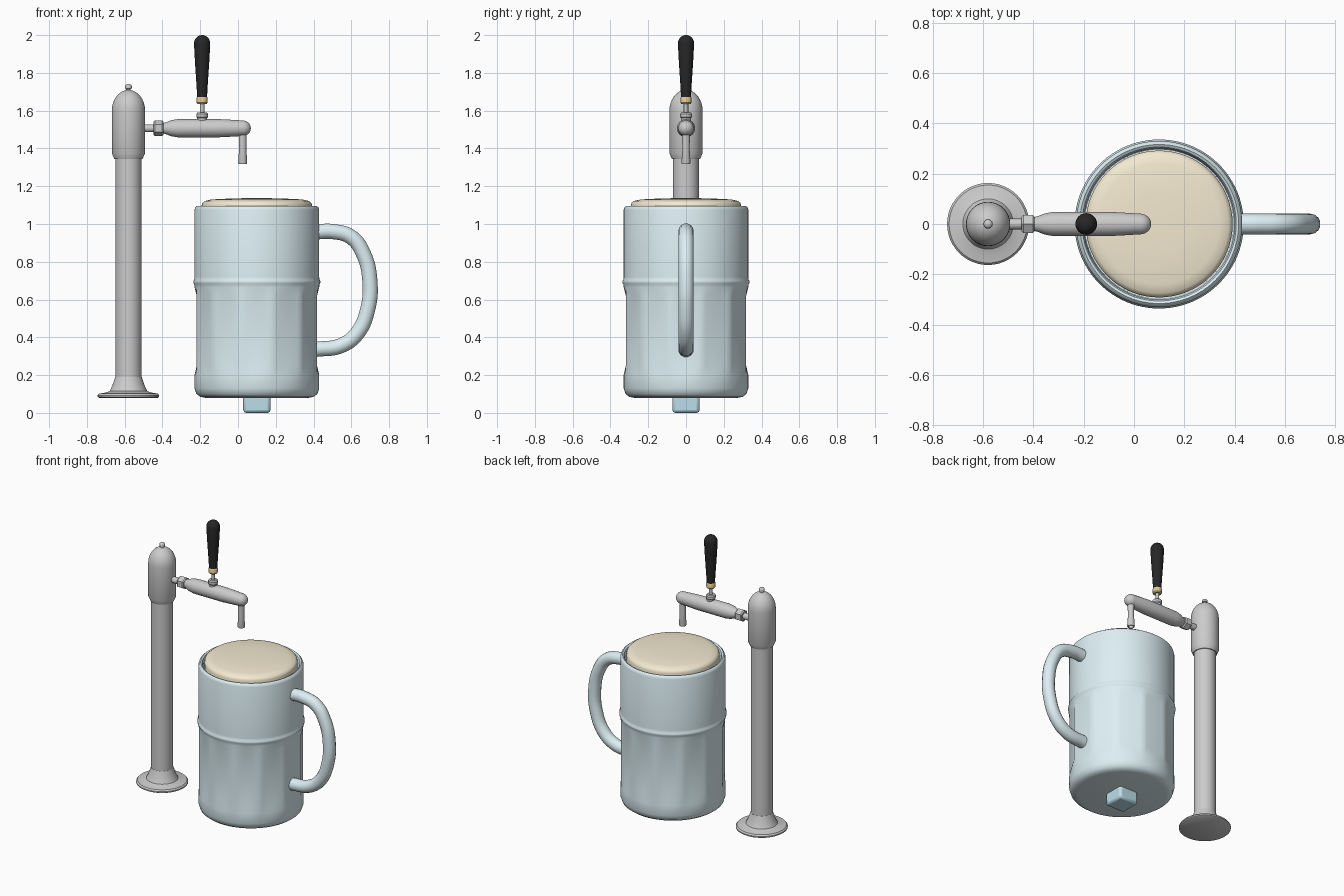
import bpy, bmesh, math
from mathutils import Matrix

if "Cube" in bpy.data.objects:
    bpy.data.objects.remove(bpy.data.objects["Cube"])

PI = math.pi


def material(name, color):
    m = bpy.data.materials.new(name)
    m.diffuse_color = (*color, 1)
    m.use_nodes = True
    m.node_tree.nodes["Principled BSDF"].inputs["Base Color"].default_value = m.diffuse_color
    return m


GLASS = material("glass", (0.72, 0.86, 0.90))
ICE = material("ice", (0.50, 0.73, 0.82))
FOAM = material("foam", (0.90, 0.82, 0.63))
BEER = material("beer", (0.85, 0.50, 0.10))
BLACK = material("black", (0.02, 0.02, 0.02))
BRASS = material("brass", (0.75, 0.58, 0.30))


def finish(ob, mat=None, angle=35):
    if mat:
        ob.data.materials.append(mat)
    bpy.ops.object.select_all(action='DESELECT')
    bpy.context.view_layer.objects.active = ob
    ob.select_set(True)
    bpy.ops.object.shade_smooth_by_angle(angle=math.radians(angle))
    return ob


def lathe(name, profile, loc, mat=None, n=48, along_x=False, shape=None):
    """Revolve (radius, height) points; shape(angle, r, z, i) may alter the radius."""
    bm = bmesh.new()
    rings = []
    for i, (r, z) in enumerate(profile):
        if r == 0:
            rings.append([bm.verts.new((0, 0, z))])
            continue
        ring = []
        for k in range(n):
            a = 2 * PI * k / n
            q = shape(a, r, z, i) if shape else r
            ring.append(bm.verts.new((q * math.cos(a), q * math.sin(a), z)))
        rings.append(ring)
    for a, b in zip(rings, rings[1:]):
        for k in range(n):
            j = (k + 1) % n
            quad = [a[k % len(a)], a[j % len(a)], b[j % len(b)], b[k % len(b)]]
            bm.faces.new(list(dict.fromkeys(quad)))
    bmesh.ops.recalc_face_normals(bm, faces=bm.faces)
    if along_x:
        bm.transform(Matrix.Rotation(PI / 2, 4, 'Y'))
    me = bpy.data.meshes.new(name)
    bm.to_mesh(me)
    bm.free()
    ob = bpy.data.objects.new(name, me)
    ob.location = loc
    bpy.context.collection.objects.link(ob)
    return finish(ob, mat)


def dome(r, z0, z1, steps=8):
    """Quarter-ellipse profile closing at the top."""
    pts = [(r * math.cos(PI / 2 * t / steps), z0 + (z1 - z0) * math.sin(PI / 2 * t / steps))
           for t in range(steps)]
    return pts + [(0, z1)]


# tap tower
TX = -0.58
lathe("tower_base", [(0, .08), (.155, .08), (.163, .085), (.163, .093), (.155, .102), (.12, .108),
                     (.10, .115), (.092, .13), (.08, .16), (.07, .19), (0, .19)], (TX, 0, 0))
lathe("tower_column", [(0, .1), (.069, .1), (.069, 1.4), (0, 1.4)], (TX, 0, 0))
lathe("tower_head", [(0, 1.345), (.075, 1.345), (.088, 1.375)] + dome(.088, 1.60, 1.71), (TX, 0, 0))
lathe("tower_finial", [(0, 1.70), (.012, 1.70), (.012, 1.715), (.018, 1.718)] + dome(.018, 1.728, 1.742, 4),
      (TX, 0, 0), n=20)

# faucet, lying along x
FZ = 1.507
lathe("faucet_shank", [(0, -.51), (.021, -.51), (.021, -.34), (0, -.34)], (0, 0, FZ), n=24, along_x=True)
lathe("faucet_nut", [(0, -.447), (.034, -.447), (.041, -.44), (.041, -.402), (.034, -.395), (0, -.395)],
      (0, 0, FZ), n=6, along_x=True)
lathe("faucet_body", [(0, -.40), (.026, -.40), (.032, -.38), (.042, -.355), (.048, -.32), (.048, -.10),
                      (.045, -.04)] + dome(.041, .025, .068), (0, 0, FZ), n=32, along_x=True)
lathe("faucet_spout", [(0, 1.50), (.022, 1.50), (.019, 1.40), (.024, 1.325), (.022, 1.318), (.016, 1.318),
                       (.015, 1.36), (0, 1.36)], (.025, 0, 0), n=24)

# tap lever
LX = -.19
lathe("lever_collar", [(0, 1.53), (.026, 1.53), (.026, 1.56), (.031, 1.566), (.031, 1.583), (.025, 1.59), (0, 1.59)],
      (LX, 0, 0), n=24)
lathe("lever_stem", [(0, 1.58), (.012, 1.58), (.012, 1.65), (0, 1.65)], (LX, 0, 0), n=20)
lathe("lever_ferrule", [(0, 1.635), (.024, 1.635), (.029, 1.642), (.029, 1.668), (.025, 1.675), (0, 1.675)],
      (LX, 0, 0), BRASS, n=24)
lathe("lever_grip", [(0, 1.67), (.026, 1.67), (.030, 1.74), (.038, 1.86)] + dome(.043, 1.955, 2.0),
      (LX, 0, 0), BLACK, n=32)

# beer mug: hollow glass with twelve flat panels on the lower half
MX = .10
PANEL = 2 * PI / 12
mug = [(0, .08), (.275, .08), (.30, .085), (.32, .10), (.33, .13), (.33, .20), (.33, .25),
       (.33, .62), (.33, .665), (.331, .68), (.336, .688), (.336, .698), (.331, .706), (.33, .72),
       (.33, 1.075), (.326, 1.088), (.316, 1.096), (.306, 1.09), (.300, 1.075), (.296, .16), (0, .14)]


def facets(a, r, z, i):
    if 6 <= i <= 7:
        d = (a + PANEL / 2) % PANEL - PANEL / 2
        return r * math.cos(PANEL / 2) / math.cos(d)
    return r


lathe("mug_glass", mug, (MX, 0, 0), GLASS, n=96, shape=facets)
lathe("beer", [(0, .15), (.292, .17), (.292, 1.04), (0, 1.04)], (MX, 0, 0), BEER, n=64)
lathe("foam", [(0, 1.03), (.292, 1.03), (.292, 1.10), (.288, 1.112), (.275, 1.122), (.24, 1.13),
               (.12, 1.136), (0, 1.137)], (MX, 0, 0), FOAM, n=64)

# mug handle: swept round bar
path = [(.41, .958), (.50, .960), (.60, .93), (.665, .84), (.698, .70), (.687, .55), (.63, .42),
        (.545, .356), (.41, .336)]
cu = bpy.data.curves.new("mug_handle", 'CURVE')
cu.dimensions = '3D'
cu.bevel_depth = .041
cu.bevel_resolution = 5
cu.use_fill_caps = True
sp = cu.splines.new('BEZIER')
sp.bezier_points.add(len(path) - 1)
for p, (x, z) in zip(sp.bezier_points, path):
    p.co = (x, 0, z)
    p.handle_left_type = p.handle_right_type = 'AUTO'
tmp = bpy.data.objects.new("handle_curve", cu)
bpy.context.collection.objects.link(tmp)
me = bpy.data.meshes.new_from_object(tmp.evaluated_get(bpy.context.evaluated_depsgraph_get()))
bpy.data.objects.remove(tmp)
handle = bpy.data.objects.new("mug_handle", me)
bpy.context.collection.objects.link(handle)
handle.data.materials.clear()
finish(handle, GLASS)

# ice cube poking out below the mug
bpy.ops.mesh.primitive_cube_add(size=.145, location=(MX, 0, .0725 + .005))
ice = bpy.context.object
ice.name = "ice_cube"
ice.location.z = .0725
bev = ice.modifiers.new("bevel", 'BEVEL')
bev.width = .016
bev.segments = 2
finish(ice, ICE)
